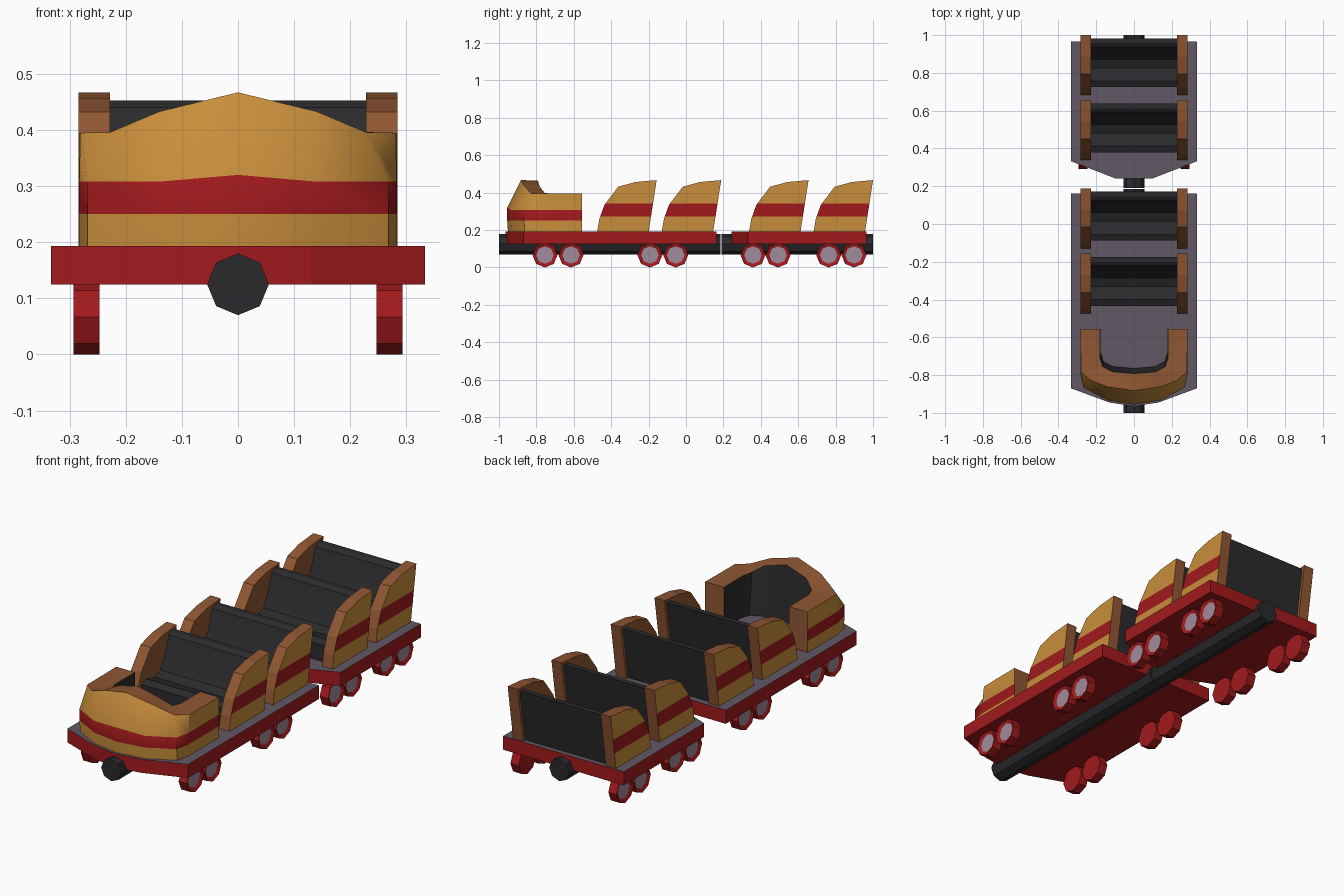
import bpy, bmesh, math
from mathutils import Vector, Matrix

if "Cube" in bpy.data.objects:
    bpy.data.objects.remove(bpy.data.objects["Cube"])


def material(name, rgb):
    m = bpy.data.materials.new(name)
    m.diffuse_color = (*rgb, 1)
    m.use_nodes = True
    m.node_tree.nodes["Principled BSDF"].inputs["Base Color"].default_value = m.diffuse_color
    return m


GOLD = material("gold", (0.58, 0.27, 0.045))
RED = material("red", (0.36, 0.01, 0.012))
BROWN = material("brown", (0.28, 0.095, 0.033))
DARK = material("charcoal", (0.024, 0.024, 0.027))
DECK = material("deck_grey", (0.12, 0.095, 0.13))
HUB = material("hub_grey", (0.35, 0.26, 0.33))


def finish(name, bm, mats, pick=None, smooth=False):
    """Turn a bmesh into an object; pick(face) gives the material slot."""
    bmesh.ops.recalc_face_normals(bm, faces=bm.faces[:])
    bm.normal_update()
    if pick:
        for f in bm.faces:
            f.material_index = pick(f)
    me = bpy.data.meshes.new(name)
    bm.to_mesh(me)
    bm.free()
    for m in mats:
        me.materials.append(m)
    ob = bpy.data.objects.new(name, me)
    bpy.context.collection.objects.link(ob)
    if smooth:
        bpy.ops.object.select_all(action='DESELECT')
        ob.select_set(True)
        bpy.context.view_layer.objects.active = ob
        bpy.ops.object.shade_smooth_by_angle(angle=math.radians(32))
    return ob


def prism(points, step):
    """Extrude a closed outline of 3D points along step."""
    bm = bmesh.new()
    face = bm.faces.new([bm.verts.new(p) for p in points])
    new = bmesh.ops.extrude_face_region(bm, geom=[face])["geom"]
    bmesh.ops.translate(bm, vec=step, verts=[v for v in new if isinstance(v, bmesh.types.BMVert)])
    return bm


def cylinder(radius, depth, matrix):
    bm = bmesh.new()
    bmesh.ops.create_cone(bm, cap_ends=True, segments=8, radius1=radius, radius2=radius,
                          depth=depth, matrix=matrix)
    return bm


# Car platforms with pointed noses: grey deck on top, red sides and underside
def platform(name, nose, back):
    half = nose + [(0.333, back)]
    outline = half + [(-x, y) for x, y in reversed(half) if x > 0]
    bm = prism([(x, y, 0.125) for x, y in outline], (0, 0, 0.068))
    finish(name, bm, [RED, DECK], lambda f: int(f.normal.z > 0.5))


platform("front_platform", [(0, -0.965), (0.13, -0.945), (0.333, -0.87)], 0.162)
platform("rear_platform", [(0.1, 0.242), (0.333, 0.332)], 0.966)

# Octagonal centre shafts under each car
for name, y0, y1 in (("front_shaft", -1, 0.184), ("rear_shaft", 0.19, 1)):
    m = Matrix.Translation((0, (y0 + y1) / 2, 0.125)) @ Matrix.Rotation(math.pi / 2, 4, 'X')
    finish(name, cylinder(0.055, y1 - y0, m), [DARK])

# Wheels with recessed grey hubs on the outside
for y in (-0.754, -0.615, -0.193, -0.055, 0.358, 0.492, 0.763, 0.898):
    for s in (1, -1):
        m = Matrix.Translation((s * 0.27, y, 0.067)) @ Matrix.Rotation(s * math.pi / 2, 4, 'Y')
        bm = cylinder(0.067, 0.046, m)
        bm.normal_update()
        outer = [f for f in bm.faces if f.normal.x * s > 0.9]
        bmesh.ops.inset_region(bm, faces=outer, thickness=0.02)
        bmesh.ops.translate(bm, vec=(-s * 0.008, 0, 0), verts=outer[0].verts[:])
        finish("wheel", bm, [RED, HUB],
               lambda f: int(f.normal.x * s > 0.9 and len(f.verts) == 8))

# Seats: dark bench between two striped side panels
PANEL = [(-0.475, 0.19), (-0.463, 0.26), (-0.436, 0.335), (-0.362, 0.432), (-0.27, 0.457),
         (-0.157, 0.467), (-0.2, 0.19)]
BENCH = [(-0.433, 0.19), (-0.433, 0.275), (-0.4, 0.29), (-0.33, 0.272), (-0.285, 0.29),
         (-0.255, 0.345), (-0.22, 0.44), (-0.2, 0.453), (-0.174, 0.453), (-0.215, 0.19)]


def panel_slot(f, s):
    if f.normal.x * s < 0.9:
        return 2
    return int(0.272 < f.calc_center_median().z < 0.343)


for offset in (0, 0.345, 0.812, 1.157):
    for s in (1, -1):
        bm = prism([(s * 0.228, y + offset, z) for y, z in PANEL], (s * 0.056, 0, 0))
        for z in (0.272, 0.343):
            bmesh.ops.bisect_plane(bm, geom=bm.verts[:] + bm.edges[:] + bm.faces[:],
                                   plane_co=(0, 0, z), plane_no=(0, 0, 1))
        finish("seat_side_panel", bm, [GOLD, RED, BROWN], lambda f: panel_slot(f, s))
    bm = prism([(-0.23, y + offset, z) for y, z in BENCH], (0.46, 0, 0))
    finish("seat_bench", bm, [DARK], smooth=True)

# Front cowl: U-shaped loft; each station is base, outer rim and inner rim
STATIONS = [
    ((0.283, -0.555), (0.283, -0.555, 0.395), (0.18, -0.555, 0.395), 0.308),
    ((0.283, -0.79), (0.281, -0.785, 0.395), (0.18, -0.71, 0.395), 0.308),
    ((0.268, -0.862), (0.228, -0.828, 0.396), (0.165, -0.755, 0.398), 0.308),
    ((0.14, -0.93), (0.14, -0.862, 0.433), (0.115, -0.782, 0.433), 0.308),
    ((0, -0.952), (0, -0.882, 0.467), (0, -0.792, 0.465), 0.32),
]


def section(st, s):
    (bx, by), ro, ri, top = st
    k = 0.004 if by < -0.6 else 0
    pts = [(bx, by, 0.19), (bx, by - k, 0.25), (bx, by - k, top), ro, ri,
           (ri[0] * 0.98, ri[1] + k * 7, 0.19)]
    return [Vector((s * x, y, z)) for x, y, z in pts]


bm = bmesh.new()
rings = [section(st, 1) for st in STATIONS] + [section(st, -1) for st in STATIONS[-2::-1]]
rings = [[bm.verts.new(p) for p in r] for r in rings]
slots = (GOLD, RED, GOLD, BROWN, DARK, DARK)
cowl_mats = [GOLD, RED, BROWN, DARK]
for a, b in zip(rings, rings[1:]):
    for i in range(6):
        j = (i + 1) % 6
        f = bm.faces.new((a[i], a[j], b[j], b[i]))
        f.material_index = cowl_mats.index(slots[i])
for r in (rings[0], rings[-1]):
    bm.faces.new(r).material_index = 2
finish("front_cowl", bm, cowl_mats, smooth=True)
